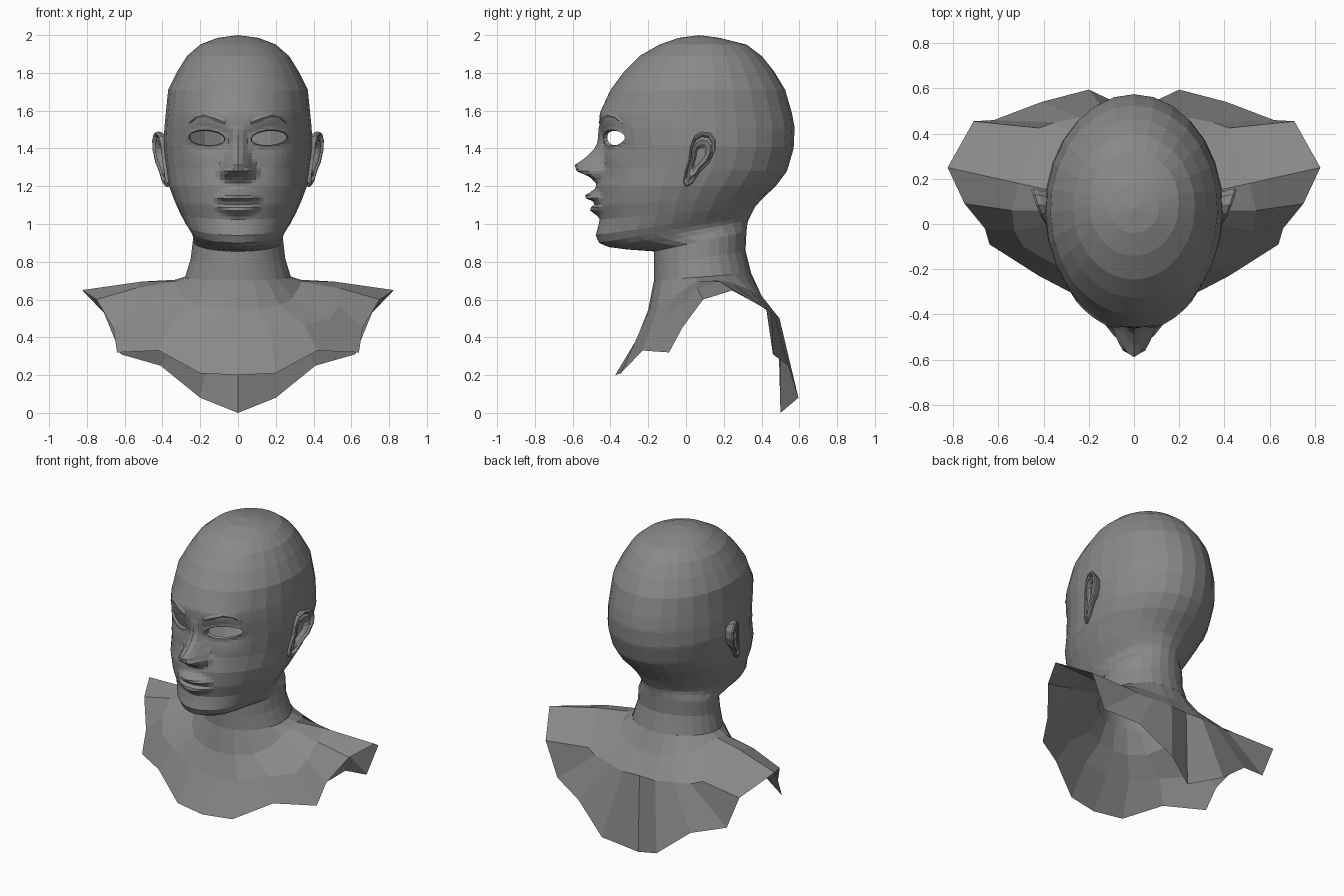
import bpy, bmesh, math
from mathutils import Vector
from mathutils.bvhtree import BVHTree

if "Cube" in bpy.data.objects:
    bpy.data.objects.remove(bpy.data.objects["Cube"])

grey = bpy.data.materials.new("dark_grey")
grey.diffuse_color = (.25, .25, .25, 1)
grey.use_nodes = True
grey.node_tree.nodes["Principled BSDF"].inputs["Base Color"].default_value = grey.diffuse_color


def finish(name, bm):
    """Half model (x >= 0) to a flat-shaded object mirrored over x = 0."""
    bmesh.ops.recalc_face_normals(bm, faces=bm.faces)
    me = bpy.data.meshes.new(name)
    bm.to_mesh(me)
    me.materials.append(grey)
    ob = bpy.data.objects.new(name, me)
    bpy.context.collection.objects.link(ob)
    mod = ob.modifiers.new("mirror", 'MIRROR')
    mod.use_clip = True
    mod.merge_threshold = 0.0005


def loft(bm, rings, closed=False):
    rows = [[bm.verts.new(p) for p in r] for r in rings]
    n = len(rows[0])
    for a, b in zip(rows, rows[1:]):
        for i in range(n if closed else n - 1):
            j = (i + 1) % n
            bm.faces.new((a[i], a[j], b[j], b[i]))
    return rows


def lerp_table(table, key):
    """Linear lookup in rows sorted by falling first column."""
    if key >= table[0][0]:
        return table[0]
    for a, b in zip(table, table[1:]):
        if key >= b[0]:
            t = (a[0] - key) / (a[0] - b[0])
            return [u + (v - u) * t for u, v in zip(a, b)]
    return table[-1]


def oval(row, angles):
    """Half ring through a front and a back point, tilted if they differ in z."""
    zf, yf, zb, yb, w = row
    pts = []
    for a in angles:
        t = (1 - math.cos(a)) / 2
        pts.append((w * math.sin(a) if a < 3.14 else 0.0,
                    yf + (yb - yf) * t, zf + (zb - zf) * t))
    return pts


def gauss(d, s):
    return math.exp(-(d / s) ** 2)


# Head and neck profile: front z, front y, back z, back y, half width
PROFILE = [
    (1.985, -.04, 1.985, .18, .11), (1.95, -.14, 1.95, .32, .20),
    (1.89, -.245, 1.89, .40, .27), (1.81, -.325, 1.81, .465, .32),
    (1.71, -.40, 1.71, .525, .37), (1.59, -.455, 1.59, .56, .382),
    (1.51, -.46, 1.51, .575, .39), (1.42, -.44, 1.40, .57, .395),
    (1.30, -.445, 1.28, .535, .38), (1.20, -.475, 1.20, .475, .365),
    (1.10, -.475, 1.14, .41, .335), (1.02, -.455, 1.09, .365, .305),
    (.94, -.478, 1.06, .35, .275), (.90, -.46, 1.04, .34, .255),
    (.878, -.41, 1.02, .33, .243), (.865, -.31, 1.0, .325, .237),
    (.855, -.17, .96, .32, .24), (.78, -.17, .86, .315, .25),
    (.70, -.17, .74, .345, .28)]

# Nose: z, projection, half width
NOSE = [(1.52, 0, .05), (1.44, .025, .055), (1.39, .05, .065), (1.35, .09, .08),
        (1.31, .148, .10), (1.28, .128, .115), (1.25, .05, .11), (1.21, 0, .07)]

EYE_X, EYE_Z, EYE_A, EYE_B = .165, 1.455, .097, .043


def face_offset(x, z):
    """Forward push of the face surface."""
    _, amp, w = lerp_table(NOSE, z)
    d = amp * max(0, 1 - (x / w) ** 2) ** 1.7
    # nostril wings
    d += .035 * gauss(x - .06, .025) * gauss(z - 1.268, .026)
    # lips thin out towards the mouth corners
    lip = max(0, 1 - (x / .125) ** 2)
    thin = .45 + .55 * lip
    d += lip ** .8 * (.062 * gauss(z - 1.112 - .034 * thin, .027 * thin)
                      + .04 * gauss(z - 1.112 + .037 * thin, .026 * thin))
    d -= .012 * lip ** .3 * gauss(z - 1.112, .012)
    # sockets, brow ridge and cheekbones
    d -= .022 * gauss(x - EYE_X + .02, .09) * gauss(z - EYE_Z, .06)
    d += .012 * gauss(x - .16, .1) * gauss(z - 1.56, .04)
    d += .012 * gauss(x - .22, .07) * gauss(z - 1.32, .07)
    return d


def eye_radius(v):
    dx, dz = v.x - EYE_X, v.z - EYE_Z - .06 * (v.x - EYE_X)
    return math.hypot(dx / EYE_A, dz / EYE_B)


# Head: stacked ovals, fine over the face
angles = [i * .065 for i in range(14)]
angles += [.845 + (math.pi - .845) * i / 10 for i in range(1, 11)]
levels = [1.985, 1.95, 1.89, 1.81, 1.75, 1.71, 1.65]
levels += [1.6 - .016 * i for i in range(37)]
levels += [.98, .94, .92, .90, .878, .865, .855, .78, .70]
bm = bmesh.new()
rows = loft(bm, [oval(lerp_table(PROFILE, z), angles) for z in levels])
pole = bm.verts.new((0, .07, 2.0))
for a, b in zip(rows[0], rows[0][1:]):
    bm.faces.new((pole, b, a))
for v in bm.verts:
    if v.co.y < -.1 and v.co.z > 1:
        v.co.y -= face_offset(v.co.x, v.co.z)
bmesh.ops.recalc_face_normals(bm, faces=bm.faces)
surface = BVHTree.FromBMesh(bm)


def face_y(x, z):
    hit = surface.ray_cast(Vector((x, -2, z)), Vector((0, 1, 0)))[0]
    return hit.y if hit else -.35


# Eye openings with an inward lid
hole = [f for f in bm.faces if f.calc_center_median().y < 0
        and eye_radius(f.calc_center_median()) < 1]
bmesh.ops.delete(bm, geom=hole, context='FACES')
rim = [e for e in bm.edges if e.is_boundary
       and all(v.co.y < 0 and eye_radius(v.co) < 1.6 for v in e.verts)]
for v in {v for e in rim for v in e.verts}:
    r = eye_radius(v.co)
    dx = v.co.x - EYE_X
    dz = v.co.z - EYE_Z - .06 * dx
    x = EYE_X + dx / r
    z = EYE_Z + dz / r + .06 * dx / r
    v.co = (x, face_y(x, z) - .008, z)
lid = bmesh.ops.extrude_edge_only(bm, edges=rim)["geom"]
for v in (g for g in lid if isinstance(g, bmesh.types.BMVert)):
    v.co.x = EYE_X + (v.co.x - EYE_X) * .95
    v.co.z = EYE_Z + (v.co.z - EYE_Z) * .86
    v.co.y += .02
finish("head", bm)

# Bust: open sheet from the neck over chest, shoulders and back
collar = [(0, -.20, .545), (.11, -.19, .55), (.22, -.15, .57), (.29, -.07, .61),
          (.32, 0, .66), (.335, .06, .695), (.33, .14, .705), (.30, .24, .69),
          (.25, .33, .655), (.18, .375, .63), (.09, .40, .62), (0, .40, .62)]
yoke = [(0, -.255, .40), (.17, -.25, .42), (.35, -.18, .47), (.49, -.10, .50),
        (.53, -.03, .57), (.54, .06, .66), (.51, .18, .695), (.42, .425, .55),
        (.35, .45, .525), (.24, .47, .515), (.12, .495, .50), (0, .487, .50)]
hem = [(0, -.375, .20), (.20, -.345, .21), (.42, -.23, .33), (.64, -.09, .32),
       (.66, -.02, .45), (.75, .09, .60), (.825, .25, .65), (.71, .455, .53),
       (.62, .46, .31), (.41, .54, .25), (.20, .595, .08), (0, .50, 0)]
bm = bmesh.new()
neck = oval(PROFILE[-1], [math.pi * i / 11 for i in range(12)])
loft(bm, [neck, collar, yoke, hem])
finish("bust", bm)

# Ears: one outline shrunk in steps for the rim, fold and bowl
outline = [(0, 1.195), (.035, 1.215), (.075, 1.275), (.125, 1.325), (.155, 1.39),
           (.157, 1.445), (.13, 1.483), (.085, 1.49), (.045, 1.465), (.022, 1.41),
           (.015, 1.34), (-.005, 1.28), (-.015, 1.22)]
bm = bmesh.new()
rings = []
for scale, dx in ((.72, None), (.97, -.022), (1, -.006), (.94, .004), (.86, .002),
                  (.78, -.012), (.66, -.002), (.5, -.008), (.35, -.025)):
    ring = []
    for y, z in outline:
        y, z = .075 + (y - .075) * scale, 1.36 + (z - 1.36) * scale
        x = .36 if dx is None else .392 + .36 * y + .05 * (z - 1.36) + dx
        ring.append((x, y, z))
    rings.append(ring)
rows = loft(bm, rings, closed=True)
bm.faces.new(rows[-1])
finish("ear", bm)

# Eyebrows: ridged strips laid on the forehead
bm = bmesh.new()
strip = []
for x, z, h in ((.065, 1.535, .012), (.085, 1.545, .017), (.125, 1.56, .017),
                (.18, 1.577, .014), (.225, 1.565, .011), (.258, 1.535, .004)):
    strip.append([(x, face_y(x, z + k * h) - (.010 if k == 0 else .001), z + k * h)
                  for k in (1, 0, -1)])
loft(bm, strip)
finish("eyebrow", bm)
